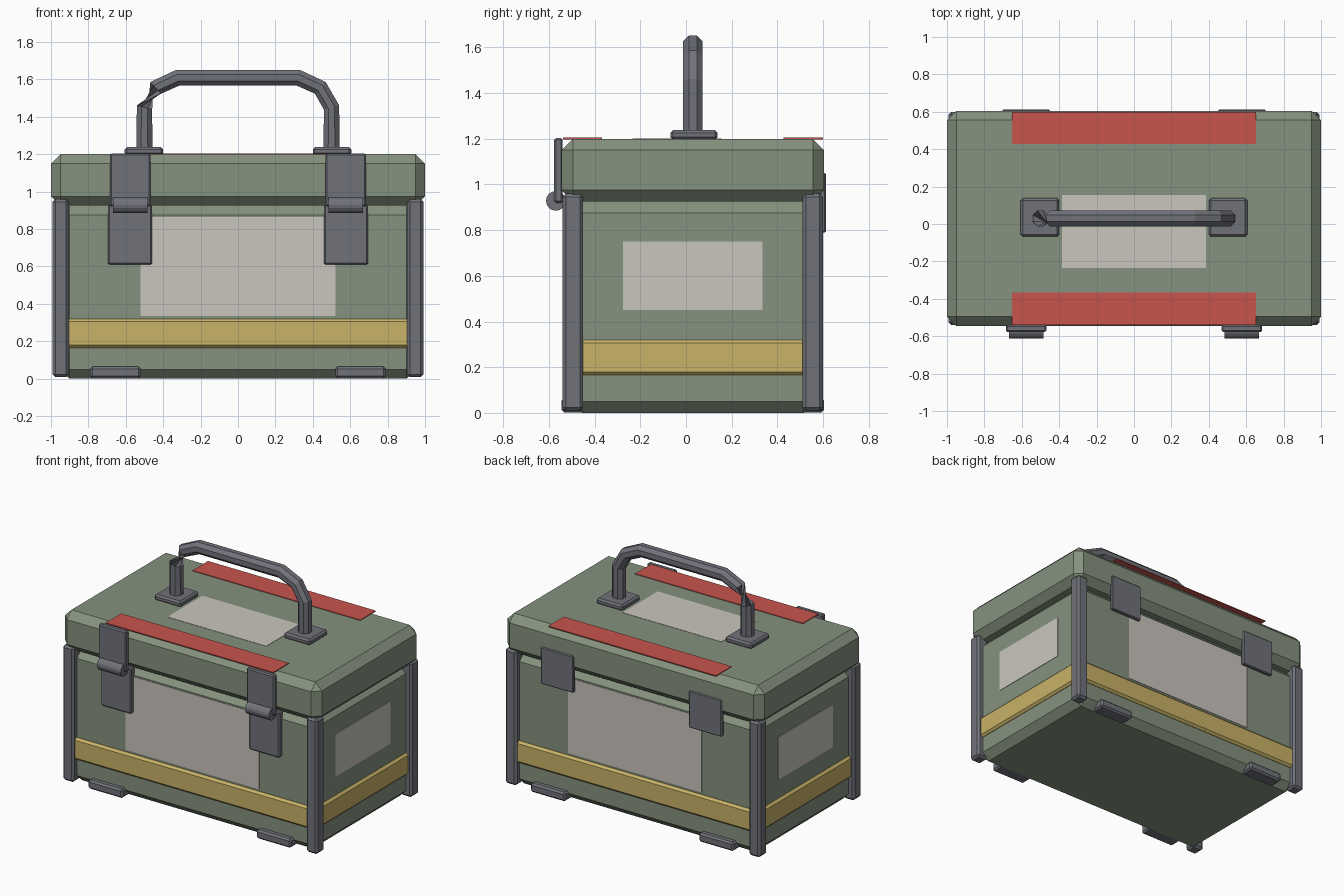
import bpy, bmesh, math
from mathutils import Vector

if "Cube" in bpy.data.objects:
    bpy.data.objects.remove(bpy.data.objects["Cube"], do_unlink=True)

CY = 0.03  # depth centre of the case


def material(name, rgb):
    m = bpy.data.materials.new(name)
    m.use_nodes = True
    m.diffuse_color = (*rgb, 1)
    m.node_tree.nodes["Principled BSDF"].inputs["Base Color"].default_value = (*rgb, 1)
    return m


green = material("olive green", (0.235, 0.287, 0.209))
metal = material("grey metal", (0.165, 0.17, 0.195))
yellow = material("mustard yellow", (0.578, 0.445, 0.138))
red = material("red", (0.578, 0.091, 0.076))
cream = material("label cream", (0.59, 0.558, 0.515))


def finish(name, bm, mat):
    bmesh.ops.recalc_face_normals(bm, faces=bm.faces)
    mesh = bpy.data.meshes.new(name)
    bm.to_mesh(mesh)
    bm.free()
    mesh.materials.append(mat)
    ob = bpy.data.objects.new(name, mesh)
    bpy.context.collection.objects.link(ob)
    return ob


def box(name, mat, x, y, z, bevel=0):
    """Box from (min, max) ranges with flat chamfered edges."""
    bm = bmesh.new()
    bmesh.ops.create_cube(bm, size=1)
    for v in bm.verts:
        v.co = [(r[0] + r[1]) / 2 + c * (r[1] - r[0]) for c, r in zip(v.co, (x, y, z))]
    if bevel:
        bmesh.ops.bevel(bm, geom=bm.edges[:], offset=bevel, segments=1, affect='EDGES')
    return finish(name, bm, mat)


def span(centre, half):
    return (centre - half, centre + half)


# Case body, stripe and lid
box("case_body", green, span(0, 0.95), span(CY, 0.535), (0, 0.925), 0.05)
box("stripe_band", yellow, span(0, 0.968), span(CY, 0.553), (0.165, 0.32), 0.015)
box("lid", green, span(0, 1), span(CY, 0.575), (0.925, 1.2), 0.05)

# Labels on the lid and all four sides
box("top_label", cream, span(0, 0.385), span(-0.04, 0.195), (1.198, 1.202))
for side, name in ((-1, "front"), (1, "back")):
    box(name + "_label", cream, span(0, 0.52), span(CY + side * 0.535, 0.003), (0.335, 0.865))
    box(name + "_red_strip", red, span(0, 0.653), span(CY + side * 0.483, 0.086), (1.198, 1.205))

for s, side in ((-1, "right"), (1, "left")):
    box(side + "_label", cream, span(s * 0.95, 0.003), span(CY, 0.305), (0.45, 0.75))

    # Corner posts
    for t, end in ((-1, "front"), (1, "back")):
        box(f"{end}_{side}_post", metal, span(s * 0.948, 0.044),
            span(CY + t * 0.525, 0.045), (0.008, 0.96), 0.015)

    # Foot rail, visible past the front and back
    box(side + "_foot", metal, span(s * 0.655, 0.135), span(CY, 0.575), (0.002, 0.065), 0.012)

    # Front latch: upper plate, roll and lower plate
    lx = s * 0.577
    box(side + "_latch_plate", metal, span(lx, 0.108), (-0.577, -0.54), (0.92, 1.203), 0.008)
    box(side + "_latch_catch", metal, span(lx, 0.118), (-0.535, -0.49), (0.61, 0.93), 0.008)
    bpy.ops.mesh.primitive_cylinder_add(vertices=16, radius=0.043, depth=0.185,
                                        location=(lx, -0.57, 0.928),
                                        rotation=(0, math.pi / 2, 0))
    roll = bpy.context.object
    roll.name = side + "_latch_roll"
    roll.data.materials.append(metal)

    # Back hinge and handle base
    box(side + "_hinge", metal, span(lx, 0.127), (0.585, 0.613), (0.79, 1.05), 0.006)
    box(side + "_handle_base", metal, span(s * 0.503, 0.103), span(CY + 0.005, 0.103),
        (1.195, 1.238), 0.012)

# Handle: octagonal tube, half-turned at the left end of the path
path = [Vector((x, CY, z)) for x, z in ((-0.5, 1.2), (-0.5, 1.45), (-0.44, 1.555), (-0.32, 1.61),
                                        (0.32, 1.61), (0.44, 1.555), (0.5, 1.45), (0.5, 1.2))]
SIDES, RADIUS = 8, 0.046
bm = bmesh.new()
rings = []
for i, p in enumerate(path):
    before = (p - path[max(i - 1, 0)]).normalized()
    after = (path[min(i + 1, len(path) - 1)] - p).normalized()
    tangent = (before + after).normalized()
    across = Vector((0, 1, 0))
    up = tangent.cross(across)
    turn = math.pi if i < 2 else 0
    ring = []
    for k in range(SIDES):
        a = (k + 0.5) * math.tau / SIDES + turn
        ring.append(bm.verts.new(p + RADIUS * (math.cos(a) * across + math.sin(a) * up)))
    rings.append(ring)
for a, b in zip(rings, rings[1:]):
    for k in range(SIDES):
        n = (k + 1) % SIDES
        bm.faces.new((a[k], a[n], b[n], b[k]))
bm.faces.new(rings[0])
bm.faces.new(rings[-1])
finish("carry_handle", bm, metal)
